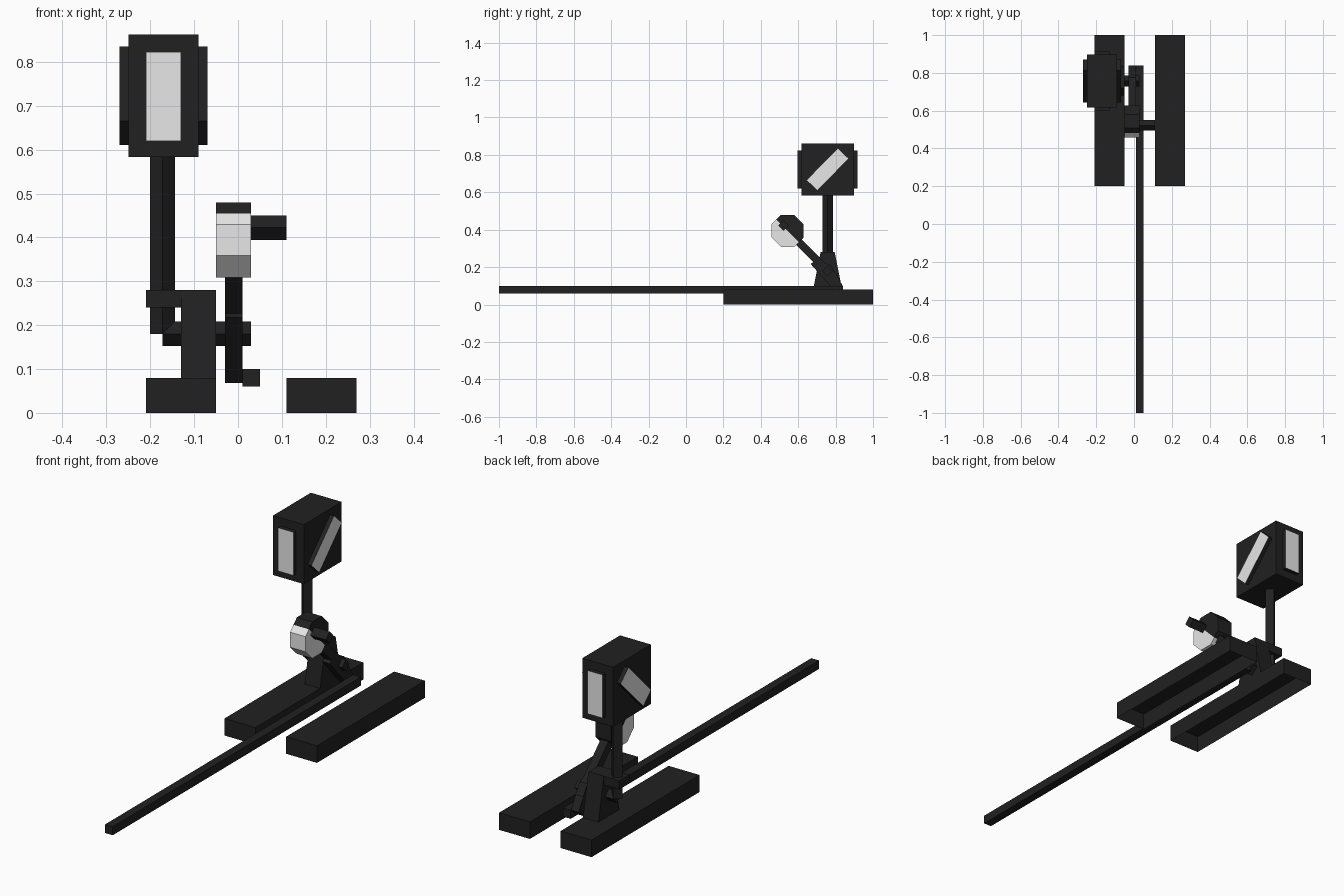
import bpy, bmesh, math
from mathutils import Vector

if "Cube" in bpy.data.objects:
    bpy.data.objects.remove(bpy.data.objects["Cube"])


def material(name, v):
    m = bpy.data.materials.new(name)
    m.diffuse_color = (v, v, v, 1)
    m.use_nodes = True
    m.node_tree.nodes["Principled BSDF"].inputs["Base Color"].default_value = m.diffuse_color
    return m


BLACK = material("black_iron", 0.015)
WHITE = material("white_paint", 0.8)


def finish(name, bm, white_rule=None):
    bmesh.ops.recalc_face_normals(bm, faces=bm.faces)
    bm.normal_update()
    me = bpy.data.meshes.new(name)
    me.materials.append(BLACK)
    if white_rule:
        me.materials.append(WHITE)
        for f in bm.faces:
            f.material_index = int(white_rule(f))
    bm.to_mesh(me)
    bm.free()
    ob = bpy.data.objects.new(name, me)
    bpy.context.collection.objects.link(ob)
    return ob


def prism_bm(points, vec):
    """Extrude a closed polygon along a vector."""
    bm = bmesh.new()
    f = bm.faces.new([bm.verts.new(p) for p in points])
    r = bmesh.ops.extrude_face_region(bm, geom=[f], use_keep_orig=True)
    vs = [g for g in r["geom"] if isinstance(g, bmesh.types.BMVert)]
    bmesh.ops.translate(bm, verts=vs, vec=vec)
    return bm


def side_prism(name, yz, x0, x1, rule=None):
    return finish(name, prism_bm([(x0, y, z) for y, z in yz], (x1 - x0, 0, 0)), rule)


def box(name, x, y, z, rule=None):
    yz = [(y[0], z[0]), (y[1], z[0]), (y[1], z[1]), (y[0], z[1])]
    return side_prism(name, yz, x[0], x[1], rule)


def diamond(cy, cz, r=0.028):
    return [(cy - r, cz), (cy, cz - r), (cy + r, cz), (cy, cz + r)]


# Sleepers, open underneath
for name, x in (("left_sleeper", (-0.21, -0.05)), ("right_sleeper", (0.11, 0.27))):
    ob = box(name, x, (0.2, 1.0), (0, 0.08))
    bm = bmesh.new()
    bm.from_mesh(ob.data)
    bm.normal_update()
    bmesh.ops.delete(bm, geom=[f for f in bm.faces if f.normal.z < -0.9], context='FACES_ONLY')
    bm.to_mesh(ob.data)
    bm.free()

# Long pull rod
box("pull_rod", (0.01, 0.05), (-1.0, 0.84), (0.06, 0.10))

# Stand with guide bracket for the mast
side_prism("stand", [(0.68, 0.08), (0.835, 0.08), (0.795, 0.28), (0.72, 0.28)], -0.13, -0.05)
box("mast_bracket", (-0.21, -0.13), (0.72, 0.795), (0.24, 0.28))

# Square mast and shaft, both set on edge
CY, CZ = 0.757, 0.18
side_prism("shaft", diamond(CY, CZ), -0.172, 0.03)
finish("mast", prism_bm([(x - 0.929, y, CZ) for x, y in diamond(CY, CY)], (0, 0, 0.42)))

# Lantern housing
box("lantern_housing", (-0.25, -0.09), (0.617, 0.897), (0.583, 0.862))
# Front and back lamp panels, white on the end faces
box("front_back_panels", (-0.21, -0.13), (0.597, 0.917), (0.62, 0.823),
    lambda f: abs(f.normal.y) > 0.9)
# Slanted side panels, white on the end faces
side_prism("slanted_side_panels",
           [(0.644, 0.665), (0.702, 0.610), (0.870, 0.780), (0.812, 0.835)],
           -0.27, -0.07, lambda f: abs(f.normal.x) > 0.9)

# Lever bar at 45 degrees and the crank below it
WY, WZ = 0.543, 0.394
w = 0.015
side_prism("lever_bar", [(0.52 - w, 0.417 - w), (0.52 + w, 0.417 + w),
                         (0.79 + w, 0.147 + w), (0.79 - w, 0.147 - w)], -0.03, 0.01)
side_prism("crank", [(0.666, 0.217), (0.70, 0.24), (0.775, 0.21),
                     (0.838, 0.10), (0.80, 0.068)], -0.03, 0.01)
side_prism("handle", diamond(0.522, 0.422), 0.0, 0.11)

# Octagonal counterweight, lower front half white
R = 0.0855 / math.cos(math.pi / 8)
ring = [(WY + R * math.cos(math.pi / 8 + i * math.pi / 4),
         WZ + R * math.sin(math.pi / 8 + i * math.pi / 4)) for i in range(8)]
bm = prism_bm([(-0.05, y, z) for y, z in ring], (0.08, 0, 0))
bmesh.ops.bisect_plane(bm, geom=bm.verts[:] + bm.edges[:] + bm.faces[:],
                       plane_co=(0, WY, WZ), plane_no=Vector((0, 1, 1)).normalized())
finish("counterweight", bm,
       lambda f: (f.calc_center_median().y - WY) + (f.calc_center_median().z - WZ) < 0)
